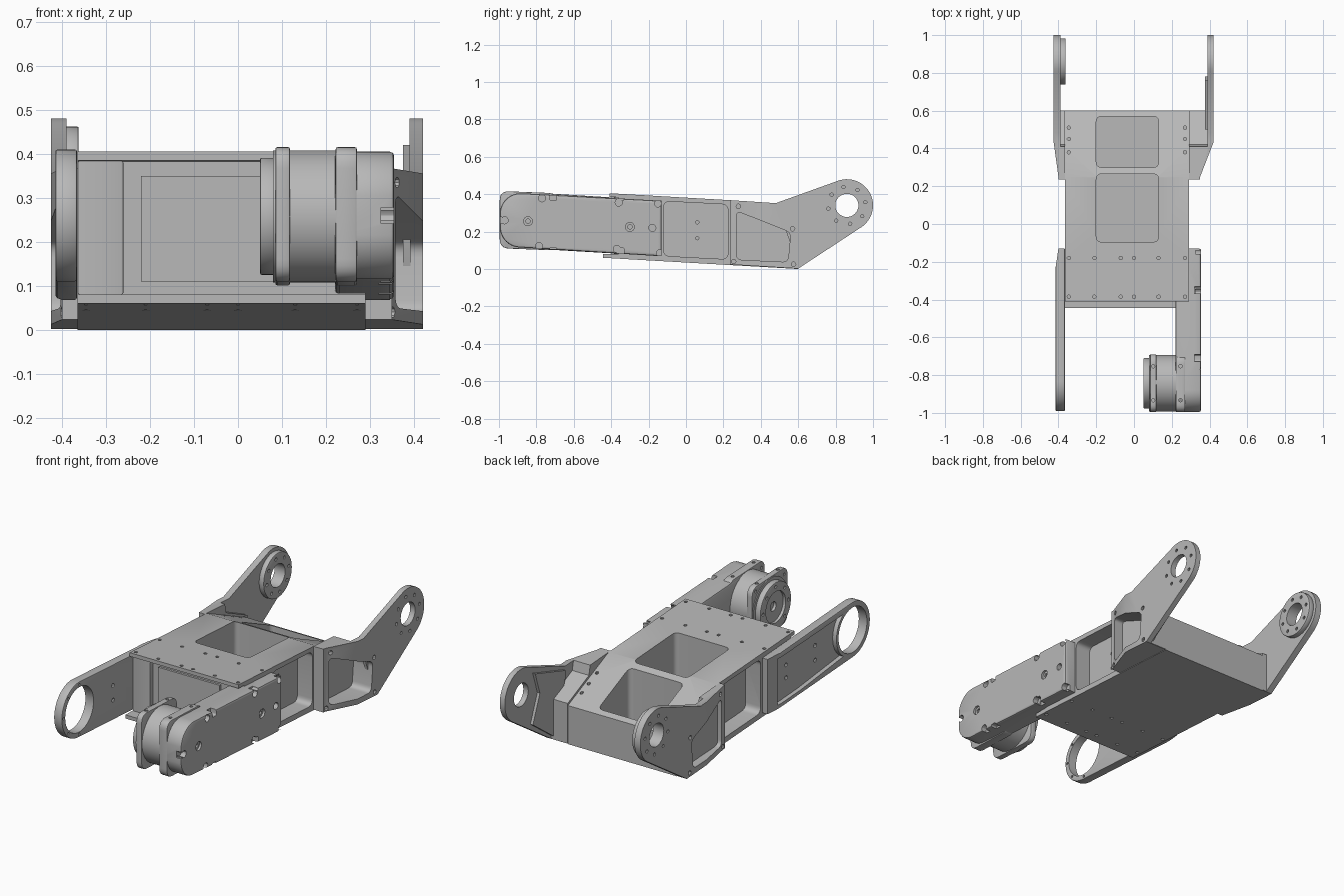
import bpy, bmesh
from math import sin, cos, pi, radians, hypot
from mathutils import Vector

old = bpy.data.objects.get("Cube")
if old:
    bpy.data.objects.remove(old, do_unlink=True)

grey = bpy.data.materials.new("machined_grey")
grey.use_nodes = True
grey.diffuse_color = (0.48, 0.48, 0.48, 1)
bsdf = grey.node_tree.nodes["Principled BSDF"]
bsdf.inputs["Base Color"].default_value = grey.diffuse_color
bsdf.inputs["Roughness"].default_value = 0.6


def arc(c, r, a0=0, a1=360, n=32):
    """Points on an arc; a full circle drops the repeated end point."""
    full = abs(a1 - a0) == 360
    steps = [radians(a0 + (a1 - a0) * i / n) for i in range(n if full else n + 1)]
    return [(c[0] + r * cos(a), c[1] + r * sin(a)) for a in steps]


def rounded(pts, r, n=6):
    """Polygon with every corner replaced by a curve of size r."""
    out = []
    for i, p in enumerate(pts):
        p = Vector(p)
        a, b = Vector(pts[i - 1]), Vector(pts[(i + 1) % len(pts)])
        s = p + (a - p).normalized() * r
        e = p + (b - p).normalized() * r
        for k in range(n + 1):
            t = k / n
            out.append(tuple(s * (1 - t) ** 2 + p * 2 * t * (1 - t) + e * t * t))
    return out


def rect(a0, a1, b0, b1):
    return [(a0, b0), (a1, b0), (a1, b1), (a0, b1)]


def prism(name, pts, lo, hi, axis="X", bevel=0.0):
    """Extrude a (y, z) profile along x, or an (x, y) profile along z."""
    bm = bmesh.new()
    place = (lambda p, d: (d, *p)) if axis == "X" else (lambda p, d: (*p, d))
    rings = [[bm.verts.new(place(p, d)) for p in pts] for d in (lo, hi)]
    caps = [bm.faces.new(r) for r in rings]
    for i in range(len(pts)):
        bm.faces.new((rings[0][i - 1], rings[0][i], rings[1][i], rings[1][i - 1]))
    bmesh.ops.recalc_face_normals(bm, faces=bm.faces)
    if bevel:
        edges = {e for f in caps for e in f.edges}
        bmesh.ops.bevel(bm, geom=list(edges), offset=bevel, segments=2, affect="EDGES", profile=0.5)
    me = bpy.data.meshes.new(name)
    bm.to_mesh(me)
    bm.free()
    me.materials.append(grey)
    ob = bpy.data.objects.new(name, me)
    bpy.context.collection.objects.link(ob)
    return ob


def cut(ob, pts, lo, hi, axis="X"):
    """Subtract a prism from a part."""
    tool = prism("cutter", pts, lo, hi, axis)
    tool.hide_render = True
    mod = ob.modifiers.new("cut", "BOOLEAN")
    mod.operation, mod.solver, mod.object = "DIFFERENCE", "EXACT", tool
    bpy.context.view_layer.objects.active = ob
    bpy.ops.object.modifier_apply(modifier=mod.name)
    bpy.data.objects.remove(tool, do_unlink=True)


def bore(ob, c, r, lo, hi, axis="X", n=12):
    cut(ob, arc(c, r, n=n), lo, hi, axis)


RIGHT, LEFT = -0.365, 0.29          # side walls of the body
top_z = lambda y: 0.382 - 0.057 * y if y < 0.25 else 0.367 - 0.449 * (y - 0.25)
low_z = lambda y: 0.036 - 0.06 * y

# Body: long box with front lips and a sloping rear deck
body = prism("main_body", [
    (-0.445, 0.06), (-0.445, 0.08), (-0.36, 0.08), (-0.36, 0.383), (-0.41, 0.385),
    (-0.41, 0.405), (0.25, 0.367), (0.6, 0.21), (0.6, 0.0)], RIGHT, LEFT)
cut(body, rounded(rect(-0.2, 0.13, -0.095, 0.265), 0.03), 0.075, 0.6, "Z")
cut(body, rounded(rect(-0.2, 0.13, 0.3, 0.57), 0.03), 0.05, 0.6, "Z")

# Side alcoves of the body
alcove = rounded([(-0.12, 0.07), (0.225, 0.052), (0.225, 0.345), (-0.12, 0.362)], 0.035)
cut(body, alcove, LEFT - 0.09, LEFT + 0.1)
cut(body, alcove, RIGHT - 0.1, RIGHT + 0.09)
for z in (0.165, 0.25):
    bore(body, (0.06, z), 0.009, LEFT - 0.11, LEFT - 0.08)

# Screw holes in the deck and underside
for y in (-0.385, -0.18):
    for x in (-0.345, -0.21, -0.07, 0, 0.13, 0.27):
        bore(body, (x, y), 0.009, top_z(y) - 0.012, top_z(y) + 0.05, "Z", 10)
        bore(body, (x, y), 0.009, low_z(y) - 0.05, low_z(y) + 0.012, "Z", 10)
for y in (0.38, 0.45, 0.51):
    for x in (-0.345, 0.27):
        bore(body, (x, y), 0.009, top_z(y) - 0.015, top_z(y) + 0.05, "Z", 10)

parts = [body]
parts.append(prism("front_panel", rect(-0.372, -0.35, 0.11, 0.35), -0.22, 0.15))
parts.append(prism("front_corner_post", rect(-0.385, -0.35, 0.08, 0.384), RIGHT, -0.26, bevel=0.006))

# Rear brackets: raised arms with a bored tip
TIP = (0.86, 0.34)
outline = [(0.235, 0.024), (0.6, 0.002)] + arc(TIP, 0.14, -56, 113, 24) + [(0.48, 0.352), (0.235, 0.368)]
gap = [(0.36, 0.6), (0.42, 0.305), (0.602, 0.222), (0.602, -0.1), (1.1, -0.1), (1.1, 0.6)]
pocket = rounded([(0.27, 0.05), (0.545, 0.037), (0.56, 0.195), (0.27, 0.31)], 0.03)


def bracket(name, s, base, inner, outer, front):
    def span(a, b):
        return sorted((s * a, s * b))
    ob = prism(name, outline, *span(base, outer))
    cut(ob, gap, *span(base - 0.05, inner))
    # tapered outer front corner
    cut(ob, [(s * front, 0.2), (s * front, 0.25), (s * outer, 0.43),
             (s * (outer + 0.1), 0.43), (s * (outer + 0.1), 0.2)], -0.2, 0.7, "Z")
    cut(ob, pocket, *span(base + 0.015, outer + 0.1))
    bore(ob, TIP, 0.062, *span(base - 0.1, outer + 0.1), n=32)
    for c in arc(TIP, 0.1, 10, 370, 8):
        bore(ob, c, 0.009, *span(outer - 0.012, outer + 0.1), n=10)
    for c in ((0.255, 0.04), (0.28, 0.335), (0.57, 0.215), (0.575, 0.025)):
        bore(ob, c, 0.012, *span(outer - 0.1, outer + 0.1), n=10)
    return ob


parts.append(bracket("left_rear_bracket", 1, LEFT, 0.39, 0.42, 0.35))
parts.append(bracket("right_rear_bracket", -1, -RIGHT, 0.39, 0.425, 0.4))
parts.append(prism("left_arm_stiffener",
                   [(0.5, 0.3), (0.6, 0.02), (0.78, 0.15), (0.72, 0.3), (0.76, 0.42), (0.5, 0.34)],
                   0.375, 0.392))

# Round boss on the inside of the right arm
boss = prism("right_tip_boss", arc(TIP, 0.122, n=48), -0.392, -0.362, bevel=0.004)
bore(boss, TIP, 0.062, -0.5, -0.3, n=32)
for c in arc(TIP, 0.095, 10, 370, 8):
    bore(boss, c, 0.009, -0.375, -0.3, n=10)
parts.append(boss)

# Right front arm: slim plate with a large ring end
RING = (-0.84, 0.26)
arm_outline = arc(RING, 0.15, 87, 267, 32) + [(-0.13, 0.068), (-0.13, 0.366)]
arm = prism("right_front_arm", arm_outline, -0.415, -0.366, bevel=0.005)
cut(arm, [(-0.5, -0.1), (-0.5, -0.23), (-0.415, -0.23), (-0.4, -0.13), (-0.4, -0.1)], -0.1, 0.6, "Z")
bore(arm, RING, 0.122, -0.5, -0.3, n=48)
recess = arc(RING, 0.14, 55, -55, 12) + [(-0.4, 0.105), (-0.2, 0.093), (-0.2, 0.345), (-0.4, 0.355)]
cut(arm, recess, -0.5, -0.392)
for y, z in ((-0.55, 0.2), (-0.55, 0.28), (-0.3, 0.2), (-0.3, 0.27)):
    bore(arm, (y, z), 0.011, -0.5, -0.3, n=10)
for c in arc(RING, 0.135, 90, 270, 4):
    bore(arm, c, 0.007, -0.38, -0.3, n=10)
parts.append(arm)

# Left front arm: thick drive casing with a rounded end
casing_outline = (arc((-0.885, 0.295), 0.11, 175, 87, 10)[::-1] + arc((-0.885, 0.225), 0.11, 185, 267, 10)
                  + [(-0.13, 0.068), (-0.13, 0.365)])
casing = prism("drive_casing", casing_outline, 0.22, 0.355, bevel=0.01)
for y, z in ((-0.845, 0.255), (-0.3, 0.225)):
    bore(casing, (y, z), 0.024, 0.343, 0.5, n=16)
    bore(casing, (y, z), 0.012, 0.33, 0.5, n=10)
for y, z in ((-0.97, 0.26), (-0.77, 0.378), (-0.785, 0.122), (-0.36, 0.355),
             (-0.37, 0.107), (-0.18, 0.22), (-0.15, 0.35), (-0.14, 0.085)):
    bore(casing, (y, z), 0.019, 0.325, 0.5, n=12)
# edge notches on top and bottom
for y in (-0.71, -0.35):
    cut(casing, rounded(rect(y - 0.018, y + 0.018, 0.365, 0.5), 0.01), 0.32, 0.5)
    cut(casing, rounded(rect(y - 0.018, y + 0.018, 0, 0.115), 0.01), 0.32, 0.5)
cut(casing, rect(-1.1, -0.985, 0.242, 0.278), 0.325, 0.5)
parts.append(casing)

# Motor: drum, two squared flanges and an output disc
MOTOR = (-0.843, 0.258)
parts.append(prism("motor_drum", arc(MOTOR, 0.15, n=64), 0.08, 0.24))
square = rounded([(MOTOR[0] + a * 0.153, MOTOR[1] + b * 0.153 - a * 0.006)
                  for a, b in ((-1, -1), (1, -1), (1, 1), (-1, 1))], 0.05)
for name, x0, x1 in (("outer_flange", 0.085, 0.118), ("casing_flange", 0.222, 0.27)):
    flange = prism(name, square, x0, x1, bevel=0.004)
    for a in (-1, 1):
        for z in (0.16, 0.362):
            bore(flange, ((x0 + x1) / 2, MOTOR[0] + a * 0.09), 0.009, 0.39, 0.5, "Z", 10)
        for b in (-1, 1):
            bore(flange, (MOTOR[0] + a * 0.122, MOTOR[1] + b * 0.122), 0.008, x0 - 0.05, x0 + 0.012, n=10)
    parts.append(flange)
disc = prism("output_disc", arc(MOTOR, 0.133, n=48), 0.05, 0.09, bevel=0.004)
cut(disc, arc(MOTOR, 0.085, n=32), 0.0, 0.065)
bore(disc, MOTOR, 0.025, 0.0, 0.08, n=16)
for c in arc(MOTOR, 0.109, n=8):
    bore(disc, c, 0.009, 0.0, 0.06, n=10)
parts.append(disc)

# Smooth the curved walls, keep machined edges crisp
bpy.ops.object.select_all(action="DESELECT")
for ob in parts:
    ob.select_set(True)
bpy.context.view_layer.objects.active = body
bpy.ops.object.shade_smooth_by_angle(angle=radians(30))
